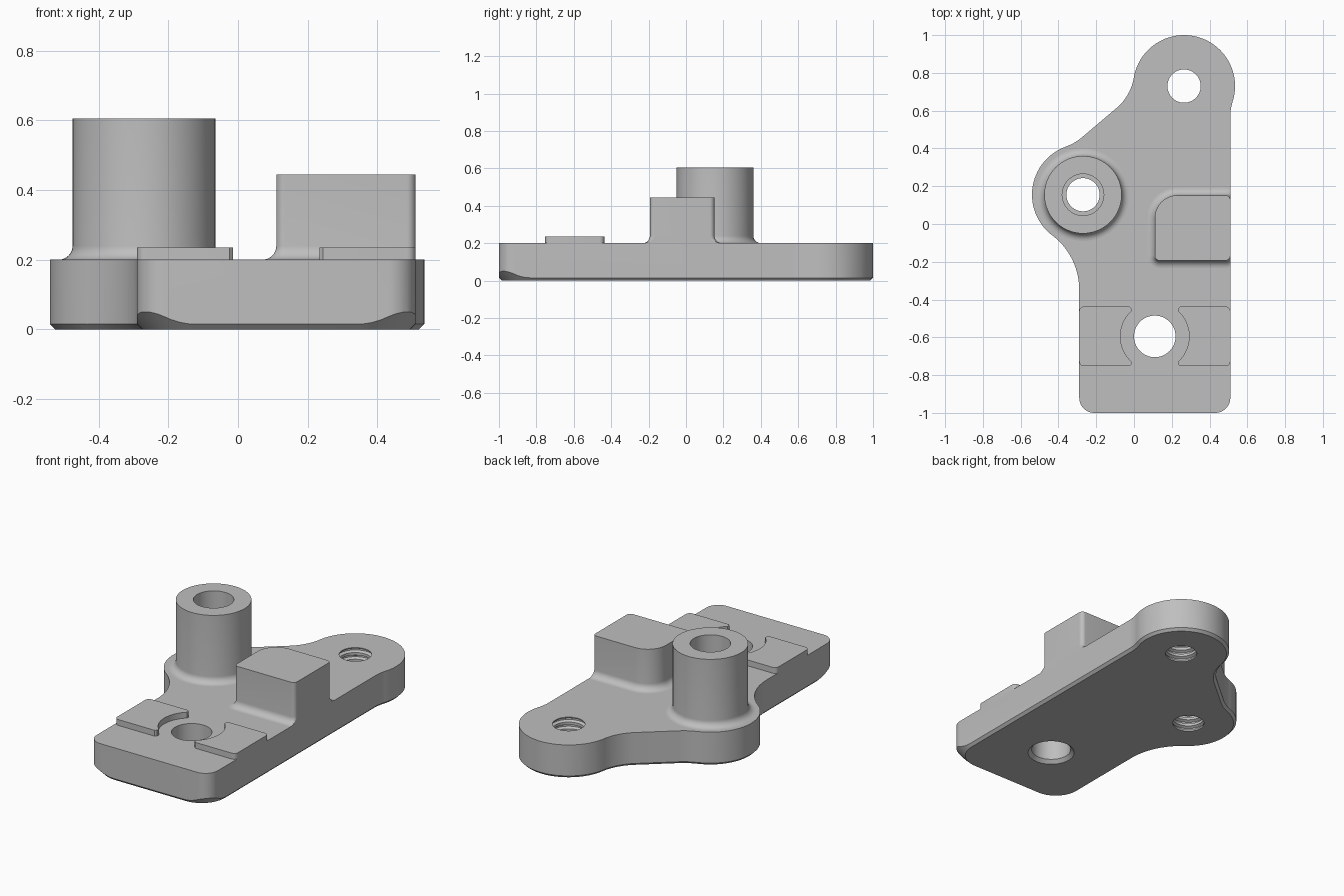
import bpy, bmesh
from math import sin, cos, radians

if "Cube" in bpy.data.objects:
    bpy.data.objects.remove(bpy.data.objects["Cube"])

grey = bpy.data.materials.new("plain_grey")
grey.use_nodes = True
grey.diffuse_color = (0.52, 0.52, 0.52, 1)
grey.node_tree.nodes["Principled BSDF"].inputs["Base Color"].default_value = (0.52, 0.52, 0.52, 1)

TOP = 0.2                     # upper face of the plate
POST = (-0.27, 0.155)
HEAD = (0.265, 0.73)
BOLT = (0.11, -0.595)


def arc(cx, cy, r, a0, a1, n=12):
    angles = [radians(a0 + (a1 - a0) * i / n) for i in range(n + 1)]
    return [(cx + r * cos(a), cy + r * sin(a)) for a in angles]


def loft(name, rings, looped=False):
    """Skin a stack of equal-length rings; cap the ends unless looped."""
    bm = bmesh.new()
    vs = [[bm.verts.new(p) for p in ring] for ring in rings]
    n = len(vs[0])
    for k in range(len(vs) if looped else len(vs) - 1):
        a, b = vs[k], vs[(k + 1) % len(vs)]
        for i in range(n):
            j = (i + 1) % n
            bm.faces.new((a[i], a[j], b[j], b[i]))
    if not looped:
        bm.faces.new(vs[0])
        bm.faces.new(vs[-1])
    bmesh.ops.recalc_face_normals(bm, faces=bm.faces)
    me = bpy.data.meshes.new(name)
    bm.to_mesh(me)
    bm.free()
    me.materials.append(grey)
    ob = bpy.data.objects.new(name, me)
    bpy.context.collection.objects.link(ob)
    return ob


def at_height(pts, z):
    return [(x, y, z) for x, y in pts]


def lathe(name, centre, profile, looped=False):
    rings = [at_height(arc(*centre, r, 0, 360, 64)[:-1], z) for r, z in profile]
    return loft(name, rings, looped)


def activate(ob):
    bpy.ops.object.select_all(action='DESELECT')
    ob.select_set(True)
    bpy.context.view_layer.objects.active = ob


def boolean(ob, tool, operation):
    tool.hide_render = True
    mod = ob.modifiers.new("cut", 'BOOLEAN')
    mod.operation, mod.object, mod.solver = operation, tool, 'EXACT'
    activate(ob)
    bpy.ops.object.modifier_apply(modifier=mod.name)
    bpy.data.objects.remove(tool)


def outline(corner, d=0.0):
    """Plate contour of tangent arcs, grown outward by d."""
    r = 0.27
    out, hollow = r + d, r - d
    pts = arc(-0.29 + corner, -1 + corner, corner + d, 180, 270)
    pts += arc(0.51 - corner, -1 + corner, corner + d, 270, 360)
    pts += arc(0.78, 0.568, hollow, 180, 162.5)
    pts += arc(*HEAD, out, -17.5, 170.4, 48)
    pts += arc(-0.267, 0.82, hollow, -9.6, -49.7)
    pts += arc(-0.45, 0.665, hollow, -49.7, -70.6)
    pts += arc(*POST, out, 109.4, 232.9, 36)
    pts += arc(-0.65, -0.347, 0.36 - d, 52.9, 0)
    return pts


# Base plate, with a bottom chamfer that widens at the two front corners
plate = loft("base_plate", [at_height(outline(0.08), z) for z in (0, TOP)])
mould = loft("mould", [at_height(outline(0.165, d), z)
                       for d, z in ((-0.025, -0.01), (0.06, 0.075), (0.06, 0.3))])
boolean(plate, mould, 'INTERSECT')

# Threaded holes in the plate
thread = [(0.088, -0.01)]
for i in range(5):
    z = 0.04 * i
    thread += [(0.088, z + 0.01), (0.104, z + 0.018), (0.104, z + 0.026), (0.088, z + 0.034)]
thread.append((0.088, TOP + 0.01))
for centre in (POST, HEAD):
    boolean(plate, lathe("thread_cutter", centre, thread), 'DIFFERENCE')

# Plain bolt hole, chamfered underneath
bolt = [(0.14, -0.01), (0.11, 0.02), (0.11, TOP + 0.01)]
boolean(plate, lathe("bolt_cutter", BOLT, bolt), 'DIFFERENCE')

# Foot fillet shared by the post and the block: (outward offset, height)
F = 0.04
foot = [(F + x, TOP + F + y) for x, y in arc(0, 0, F, 270, 180, 8)]

# Hollow post
post_profile = [(0.205 + d, z) for d, z in foot]
post_profile += [(0.205, 0.605), (0.11, 0.605), (0.11, TOP)]
post = lathe("hollow_post", POST, post_profile, looped=True)


# Stop block, flush with the plate's side
def block_ring(d, z):
    x0, x1, y0, y1, r, big = 0.11, 0.51, -0.193, 0.152, 0.025, 0.12
    pts = arc(x0 + r, y0 + r, r + d, 180, 270)
    pts += arc(x1 - r, y0 + r, r + d, 270, 360)
    pts += arc(x1 - r, y1 - r, r + d, 0, 90)
    pts += arc(x0 + big, y1 - big, big + d, 90, 180)
    return [(min(x, x1), y, z) for x, y in pts]


block = loft("stop_block", [block_ring(d, z) for d, z in foot + [(0, 0.445)]])

# Raised pads either side of the bolt hole
pads = []
for name, s in (("left_pad", 1), ("right_pad", -1)):
    half, r = 0.158, 0.025
    pts = arc(0, 0, 0.182, 47, -47, 20) + [(0.124, -0.148), (0.134, -half)]
    pts += arc(0.4 - r, r - half, r, 270, 360, 6)
    pts += arc(0.4 - r, half - r, r, 0, 90, 6)
    pts += [(0.134, half), (0.124, 0.148)]
    pts = [(BOLT[0] + s * x, BOLT[1] + y) for x, y in pts]
    pads.append(loft(name, [at_height(pts, z) for z in (TOP, 0.235)]))

for ob in [plate, post, block] + pads:
    activate(ob)
    bpy.ops.object.shade_smooth_by_angle(angle=radians(30))
